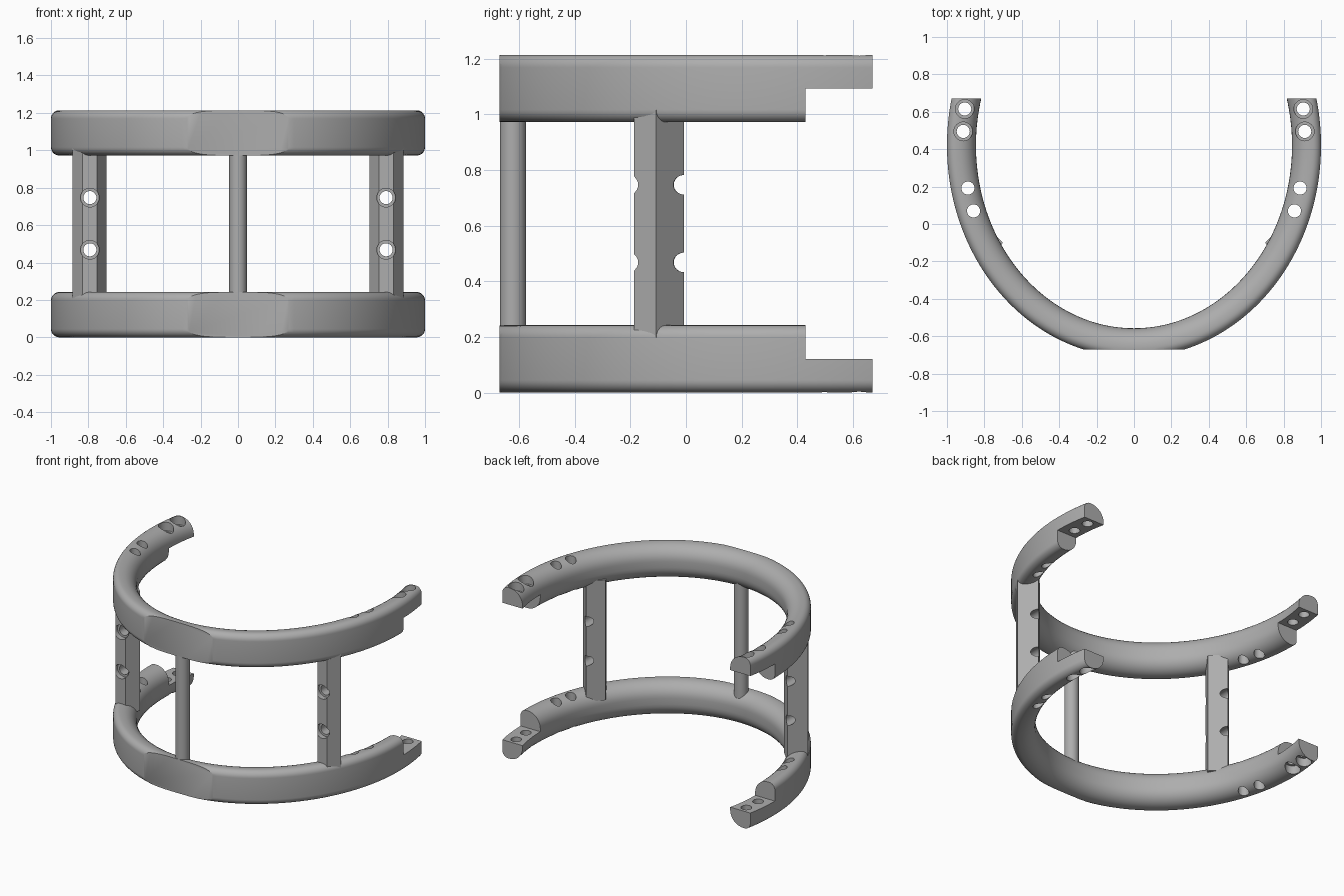
import bpy, bmesh, math
from mathutils import Matrix, Vector

if "Cube" in bpy.data.objects:
    bpy.data.objects.remove(bpy.data.objects["Cube"], do_unlink=True)

TOTAL_H, RING_H = 1.214, 0.242
HOLE_R, BORE_R = 0.035, 0.05

grey = bpy.data.materials.new("plain grey")
grey.use_nodes = True
grey.diffuse_color = (0.42, 0.42, 0.42, 1)
grey.node_tree.nodes["Principled BSDF"].inputs["Base Color"].default_value = (0.42, 0.42, 0.42, 1)


def make_object(name, bm):
    bmesh.ops.recalc_face_normals(bm, faces=bm.faces)
    mesh = bpy.data.meshes.new(name)
    bm.to_mesh(mesh)
    bm.free()
    obj = bpy.data.objects.new(name, mesh)
    bpy.context.collection.objects.link(obj)
    mesh.materials.append(grey)
    return obj


def box(name, lo, hi):
    bm = bmesh.new()
    lo, hi = Vector(lo), Vector(hi)
    size = hi - lo
    bmesh.ops.create_cube(bm, size=1, matrix=Matrix.Translation((lo + hi) / 2) @ Matrix.Diagonal((*size, 1)))
    return make_object(name, bm)


def rod(name, a, b, radius):
    a, b = Vector(a), Vector(b)
    bm = bmesh.new()
    turn = (b - a).to_track_quat('Z', 'Y').to_matrix().to_4x4()
    bmesh.ops.create_cone(bm, cap_ends=True, segments=32, radius1=radius, radius2=radius,
                          depth=(b - a).length, matrix=Matrix.Translation((a + b) / 2) @ turn)
    return make_object(name, bm)


def cut(obj, cutters, operation='DIFFERENCE'):
    """Apply a boolean for each cutter, then discard the cutters."""
    for cutter in cutters:
        cutter.hide_render = True
        mod = obj.modifiers.new("cut", 'BOOLEAN')
        mod.operation, mod.object, mod.solver = operation, cutter, 'EXACT'
    bpy.context.view_layer.update()
    graph = bpy.context.evaluated_depsgraph_get()
    mesh = bpy.data.meshes.new_from_object(obj.evaluated_get(graph))
    obj.modifiers.clear()
    obj.data = mesh
    for cutter in cutters:
        bpy.data.objects.remove(cutter, do_unlink=True)


def mirrored(obj, name, axis, offset=0):
    """Copy of the part flipped along one axis."""
    bm = bmesh.new()
    bm.from_mesh(obj.data)
    for v in bm.verts:
        v.co[axis] = offset - v.co[axis]
    return make_object(name, bm)


def ring_section():
    """Band section: small rounding outside, large rounding inside."""
    half_w, pts = 0.0775, []
    corners = [(half_w, 0, 0.045, -90), (half_w, RING_H, 0.045, 0),
               (-half_w, RING_H, 0.1, 90), (-half_w, 0, 0.1, 180)]
    for u, z, r, start in corners:
        cu = u - math.copysign(r, u)
        cz = z + r if z == 0 else z - r
        for i in range(9):
            a = math.radians(start + 90 * i / 8)
            pts.append((cu + r * math.cos(a), cz + r * math.sin(a)))
    return pts


def build_ring(name):
    # Sweep the section along an open elliptical path
    bm = bmesh.new()
    rx, ry, cy, steps = 0.9225, 1.055, 0.42, 120
    section, loops = ring_section(), []
    for i in range(steps + 1):
        t = math.radians(-205 + 230 * i / steps)
        normal = Vector((math.cos(t) / rx, math.sin(t) / ry)).normalized()
        centre = Vector((rx * math.cos(t), cy + ry * math.sin(t)))
        loops.append([bm.verts.new((*(centre + normal * u), z)) for u, z in section])
    n = len(section)
    for a, b in zip(loops, loops[1:]):
        for j in range(n):
            bm.faces.new((a[j], a[(j + 1) % n], b[(j + 1) % n], b[j]))
    bm.faces.new(loops[0])
    bm.faces.new(loops[-1])
    ring = make_object(name, bm)

    # Flat front and square ends
    cut(ring, [box("trim", (-2, -0.67, -1), (2, 0.67, 1))], 'INTERSECT')

    # Stepped ends, plain holes and counterbored end holes
    cutters = [box("step", (-2, 0.43, 0.12), (2, 1, 1))]
    for side in (-1, 1):
        for x, y, bored in [(0.905, 0.615, True), (0.913, 0.495, True),
                            (0.888, 0.192, False), (0.858, 0.07, False)]:
            cutters.append(rod("hole", (side * x, y, -0.1), (side * x, y, 0.4), HOLE_R))
            if bored:
                cutters.append(rod("bore", (side * x, y, -0.1), (side * x, y, 0.06), BORE_R))
    cut(ring, cutters)
    return ring


def build_side_bar(name):
    # Five-sided bar between the rings
    outline = [(0.832, -0.187), (0.885, -0.107), (0.792, -0.008), (0.702, -0.1), (0.755, -0.187)]
    bm = bmesh.new()
    base = bm.faces.new([bm.verts.new((x, y, 0.18)) for x, y in outline])
    top = bmesh.ops.extrude_face_region(bm, geom=[base])["geom"]
    bmesh.ops.translate(bm, vec=(0, 0, TOTAL_H - 0.36),
                        verts=[g for g in top if isinstance(g, bmesh.types.BMVert)])
    bar = make_object(name, bm)
    # Two counterbored holes facing front
    cutters = []
    for z in (0.468, 0.747):
        cutters.append(rod("hole", (0.792, -0.4, z), (0.792, 0.2, z), HOLE_R))
        cutters.append(rod("bore", (0.792, -0.4, z), (0.792, -0.15, z), BORE_R))
    cut(bar, cutters)
    return bar


lower_ring = build_ring("lower_ring")
upper_ring = mirrored(lower_ring, "upper_ring", 2, TOTAL_H)
left_bar = build_side_bar("left_bar")
right_bar = mirrored(left_bar, "right_bar", 0)
front_post = rod("front_post", (0, -0.622, 0.18), (0, -0.622, TOTAL_H - 0.18), 0.047)

# Smooth curves, crisp edges
bpy.ops.object.select_all(action='DESELECT')
for part in (lower_ring, upper_ring, left_bar, right_bar, front_post):
    part.select_set(True)
bpy.context.view_layer.objects.active = lower_ring
bpy.ops.object.shade_smooth_by_angle(angle=math.radians(30))
